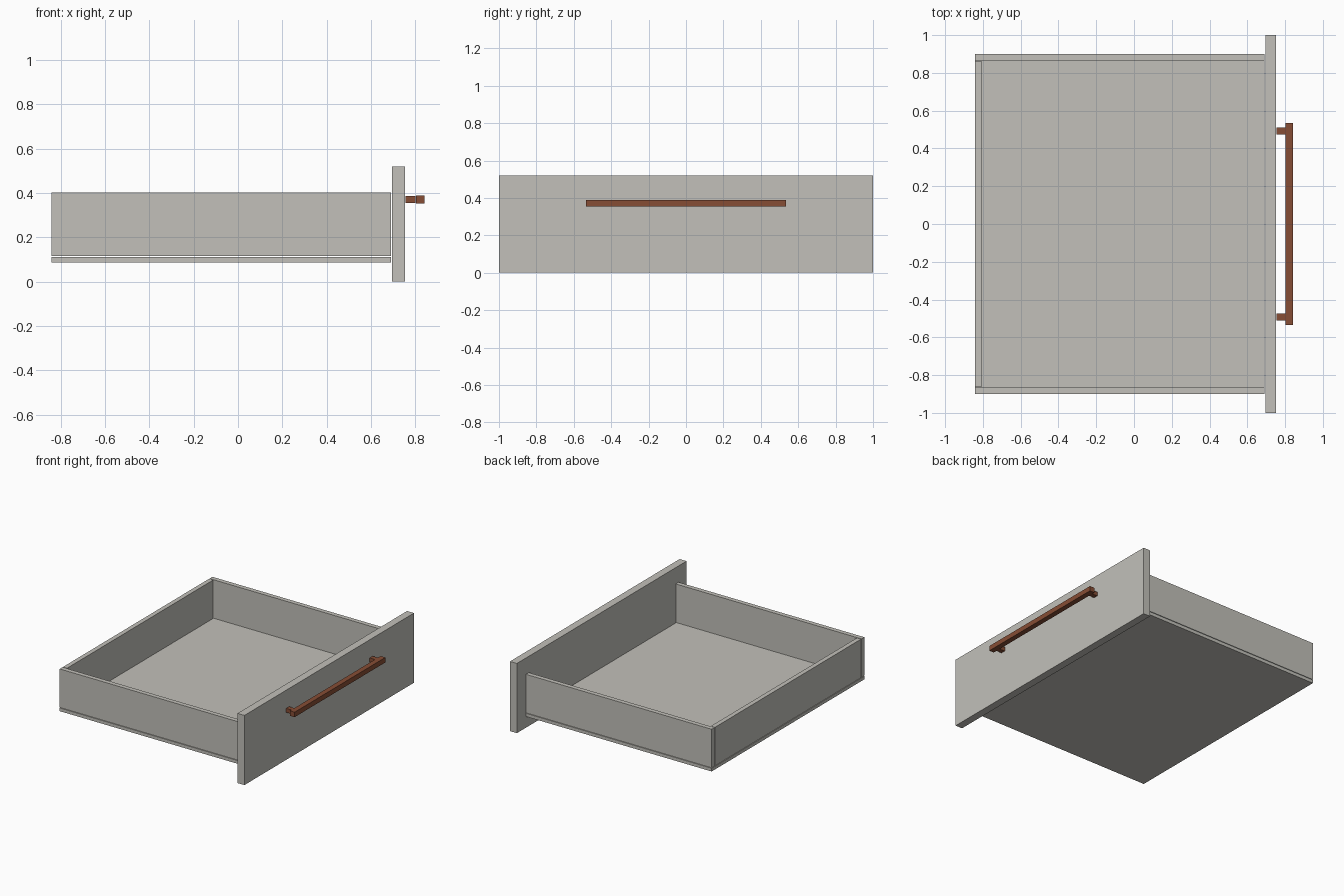
import bpy
import bmesh
from mathutils import Vector

cube = bpy.data.objects.get("Cube")
if cube:
    bpy.data.objects.remove(cube, do_unlink=True)


def make_material(name, color):
    mat = bpy.data.materials.new(name)
    mat.use_nodes = True
    mat.diffuse_color = color
    mat.node_tree.nodes["Principled BSDF"].inputs["Base Color"].default_value = color
    return mat


def board(name, x, y, z, mat):
    """Box spanning the given (low, high) ranges."""
    low, high = (Vector(c) for c in zip(x, y, z))
    bm = bmesh.new()
    bmesh.ops.create_cube(bm, size=1)
    bmesh.ops.scale(bm, vec=high - low, verts=bm.verts)
    mesh = bpy.data.meshes.new(name)
    bm.to_mesh(mesh)
    bm.free()
    mesh.materials.append(mat)
    obj = bpy.data.objects.new(name, mesh)
    obj.location = (low + high) / 2
    bpy.context.collection.objects.link(obj)
    return obj


grey = make_material("warm grey board", (0.54, 0.53, 0.49, 1))
brown = make_material("brown handle", (0.24, 0.075, 0.035, 1))

# Main dimensions, with a hairline gap between neighbouring boards
GAP = 0.004
BACK, BOX_END = -0.842, 0.691
HALF_WIDTH, WALL = 0.9, 0.034
BASE, FLOOR, RIM = 0.087, 0.111, 0.402
inner = HALF_WIDTH - WALL
wall_z = (FLOOR + GAP, RIM)

# Open drawer box
board("drawer_bottom", (BACK, BOX_END), (-HALF_WIDTH, HALF_WIDTH), (BASE, FLOOR), grey)
board("back_wall", (BACK, BACK + WALL), (-inner + GAP, inner - GAP), wall_z, grey)

# Front panel and handle bar
board("front_panel", (0.696, 0.753), (-1, 1), (0, 0.52), grey)
board("handle_bar", (0.803, 0.842), (-0.535, 0.535), (0.353, 0.39), brown)

# Paired side walls and handle posts
for side, s in (("left", 1), ("right", -1)):
    board(side + "_side_wall", (BACK, BOX_END),
          sorted((s * inner, s * HALF_WIDTH)), wall_z, grey)
    board(side + "_handle_post", (0.755, 0.801),
          sorted((s * 0.475, s * 0.51)), (0.356, 0.386), brown)
